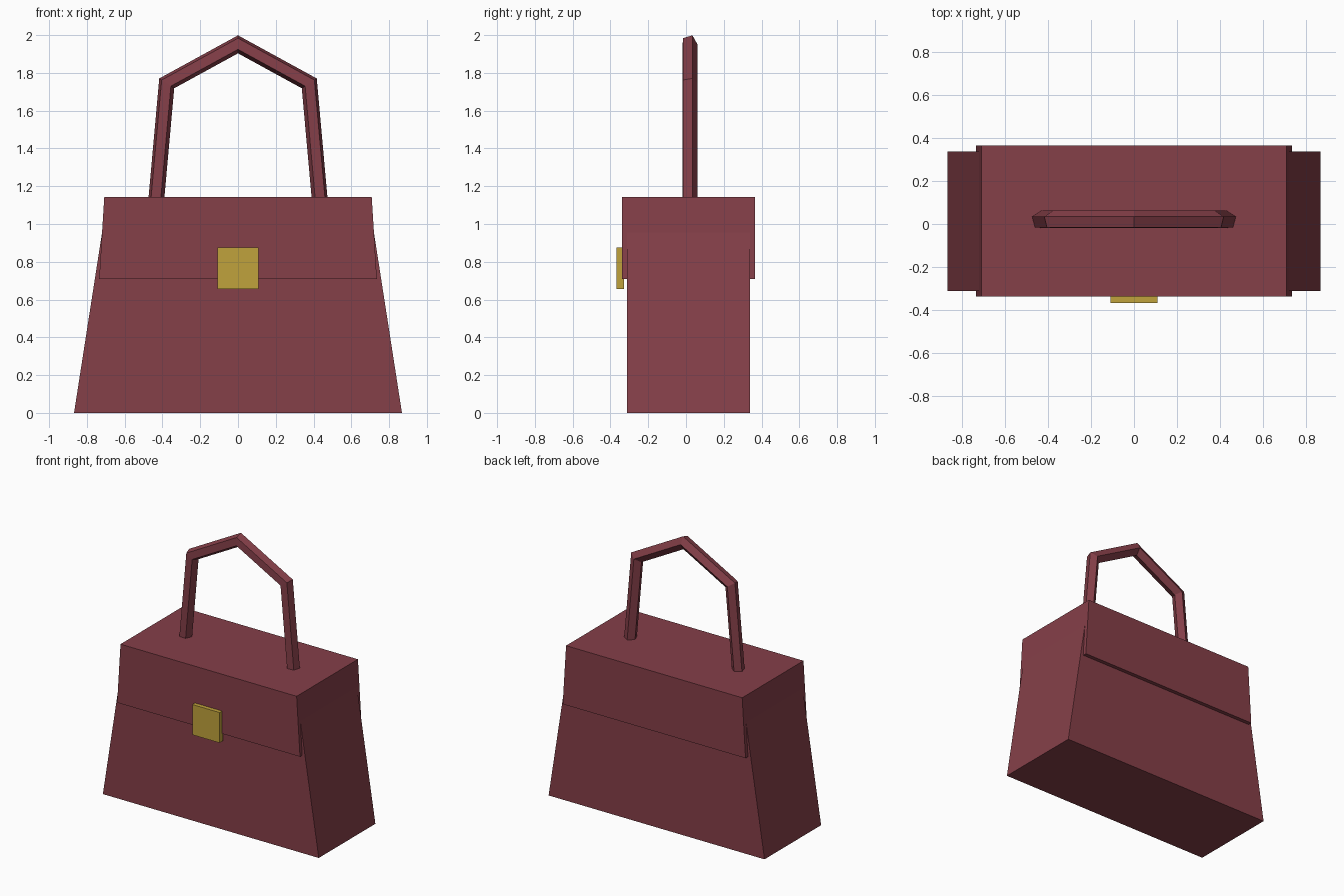
import bpy
import bmesh
from math import sin, cos, radians
from mathutils import Vector

cube = bpy.data.objects.get("Cube")
if cube:
    bpy.data.objects.remove(cube, do_unlink=True)


def material(name, color):
    mat = bpy.data.materials.new(name)
    mat.use_nodes = True
    mat.diffuse_color = (*color, 1)
    mat.node_tree.nodes["Principled BSDF"].inputs["Base Color"].default_value = (*color, 1)
    return mat


leather = material("burgundy leather", (0.235, 0.050, 0.066))
brass = material("brass", (0.53, 0.36, 0.045))


def finish(name, bm, mat):
    bmesh.ops.recalc_face_normals(bm, faces=bm.faces)
    mesh = bpy.data.meshes.new(name)
    bm.to_mesh(mesh)
    bm.free()
    mesh.materials.append(mat)
    obj = bpy.data.objects.new(name, mesh)
    bpy.context.collection.objects.link(obj)


def tapered_box(name, bottom_half, top_half, y0, y1, z0, z1, mat):
    bm = bmesh.new()
    bmesh.ops.create_cube(bm, size=1)
    for v in bm.verts:
        half = top_half if v.co.z > 0 else bottom_half
        v.co = (half if v.co.x > 0 else -half,
                y1 if v.co.y > 0 else y0,
                z1 if v.co.z > 0 else z0)
    finish(name, bm, mat)


def mitred_tube(name, path, radius, sides, turn, mat):
    """Sweep a polygon along a path in the xz plane, mitring each corner."""
    bm = bmesh.new()
    rings = []
    for i, p in enumerate(path):
        before = (p - path[i - 1]).normalized() if i else None
        after = (path[i + 1] - p).normalized() if i < len(path) - 1 else None
        before, after = before or after, after or before
        along = (before + after).normalized()
        outward = Vector((-along.z, 0, along.x)) / along.dot(before)
        ring = []
        for k in range(sides):
            a = turn + radians(360) * k / sides
            offset = outward * cos(a) + Vector((0, sin(a), 0))
            ring.append(bm.verts.new(p + offset * radius))
        rings.append(ring)
    for a, b in zip(rings, rings[1:]):
        for k in range(sides):
            n = (k + 1) % sides
            bm.faces.new((a[k], a[n], b[n], b[k]))
    bm.faces.new(rings[0])
    bm.faces.new(rings[-1])
    finish(name, bm, mat)


# Bag body and the flap folded over its top
tapered_box("body", 0.868, 0.694, -0.312, 0.338, 0, 1.12, leather)
tapered_box("flap", 0.735, 0.708, -0.338, 0.366, 0.71, 1.142, leather)

# Clasp plate
tapered_box("clasp", 0.109, 0.109, -0.368, -0.327, 0.655, 0.875, brass)

# Five-sided handle with sharp bends
half_path = [(-0.436, 1.10), (-0.378, 1.745)]
points = half_path + [(0, 1.952)] + [(-x, z) for x, z in reversed(half_path)]
mitred_tube("handle", [Vector((x, 0.018, z)) for x, z in points],
            0.044, 5, radians(21), leather)
